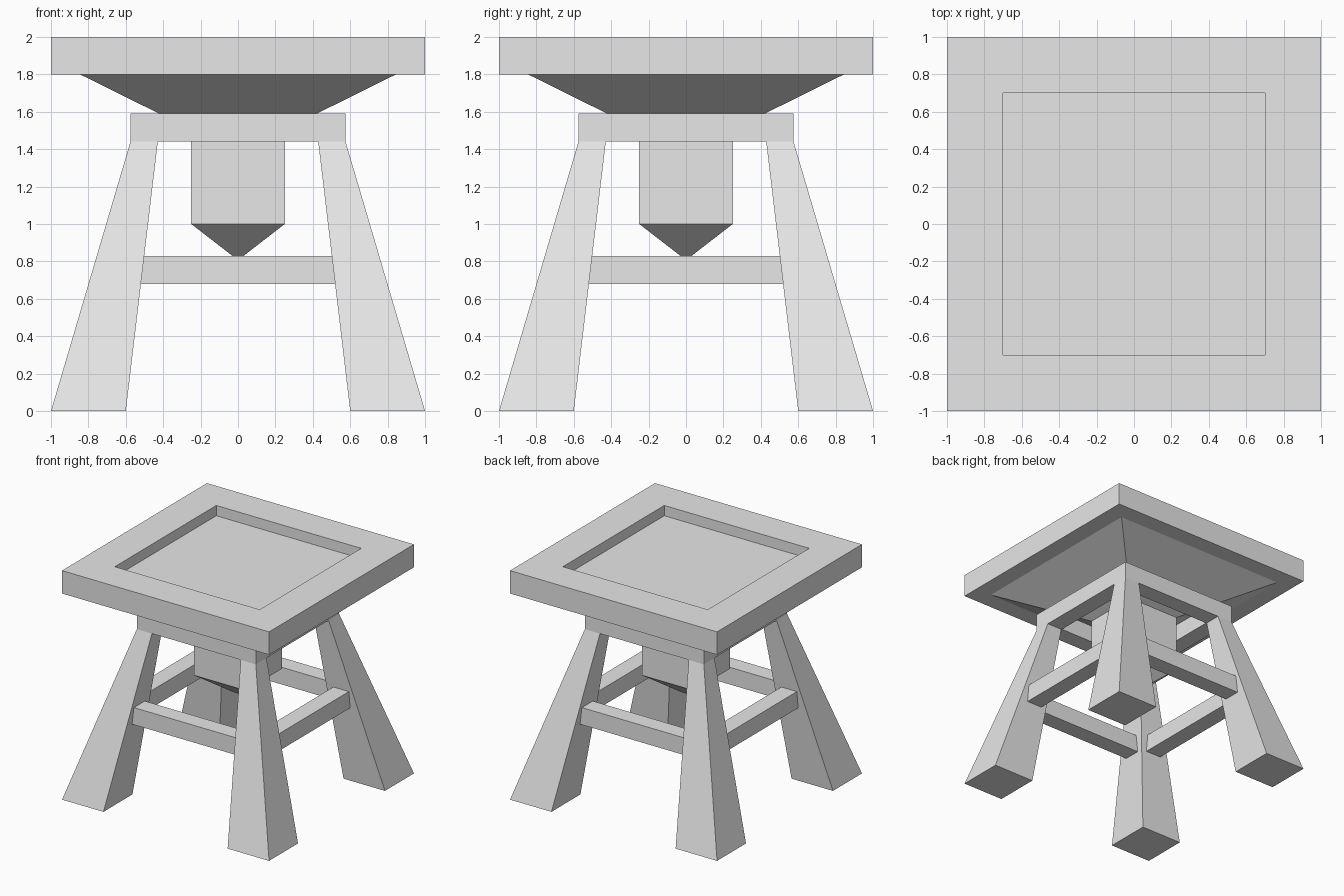
import bpy
import bmesh

default = bpy.data.objects.get("Cube")
if default:
    bpy.data.objects.remove(default, do_unlink=True)

stone = bpy.data.materials.new("light_grey")
stone.use_nodes = True
stone.diffuse_color = (0.8, 0.8, 0.8, 1)
stone.node_tree.nodes["Principled BSDF"].inputs["Base Color"].default_value = (0.8, 0.8, 0.8, 1)


def loft(name, levels, closed=False):
    """Skin square sections given as (centre x, centre y, half x, half y, z)."""
    bm = bmesh.new()
    rings = []
    for cx, cy, hx, hy, z in levels:
        rings.append([bm.verts.new((cx + sx * hx, cy + sy * hy, z))
                      for sx, sy in ((-1, -1), (1, -1), (1, 1), (-1, 1))])
    pairs = list(zip(rings, rings[1:]))
    if closed:
        pairs.append((rings[-1], rings[0]))
    else:
        bm.faces.new(rings[0])
        bm.faces.new(rings[-1])
    for low, high in pairs:
        for i in range(4):
            j = (i + 1) % 4
            bm.faces.new((low[i], low[j], high[j], high[i]))
    bmesh.ops.recalc_face_normals(bm, faces=bm.faces)
    mesh = bpy.data.meshes.new(name)
    bm.to_mesh(mesh)
    bm.free()
    mesh.materials.append(stone)
    obj = bpy.data.objects.new(name, mesh)
    bpy.context.collection.objects.link(obj)
    return obj


def centred(*sections):
    return [(0, 0, half, half, z) for half, z in sections]


# Square tray with a shallow recess in its top
loft("top_tray", centred((1, 1.8), (1, 2), (0.7, 2), (0.7, 1.91)))

# Funnel under the tray, running into the column and its pointed tip
loft("hopper", centred((0.25, 1.505), (0.845, 1.8)))
loft("column", centred((0.03, 0.83), (0.25, 1.0), (0.25, 1.505)))

# Open square frame resting on the legs
loft("support_frame",
     centred((0.575, 1.44), (0.575, 1.59), (0.425, 1.59), (0.425, 1.44)), closed=True)

# Four tapered, splayed legs
for side, sx in (("right", -1), ("left", 1)):
    for end, sy in (("front", -1), ("back", 1)):
        loft(f"{end}_{side}_leg",
             [(sx * 0.8, sy * 0.8, 0.2, 0.2, 0),
              (sx * 0.502, sy * 0.502, 0.073, 0.073, 1.44)])

# Cross braces between the legs
for names, s in ((("front", "right"), -1), (("back", "left"), 1)):
    loft(f"{names[0]}_brace", [(0, s * 0.645, 0.54, 0.075, z) for z in (0.68, 0.83)])
    loft(f"{names[1]}_brace", [(s * 0.645, 0, 0.075, 0.54, z) for z in (0.68, 0.83)])
